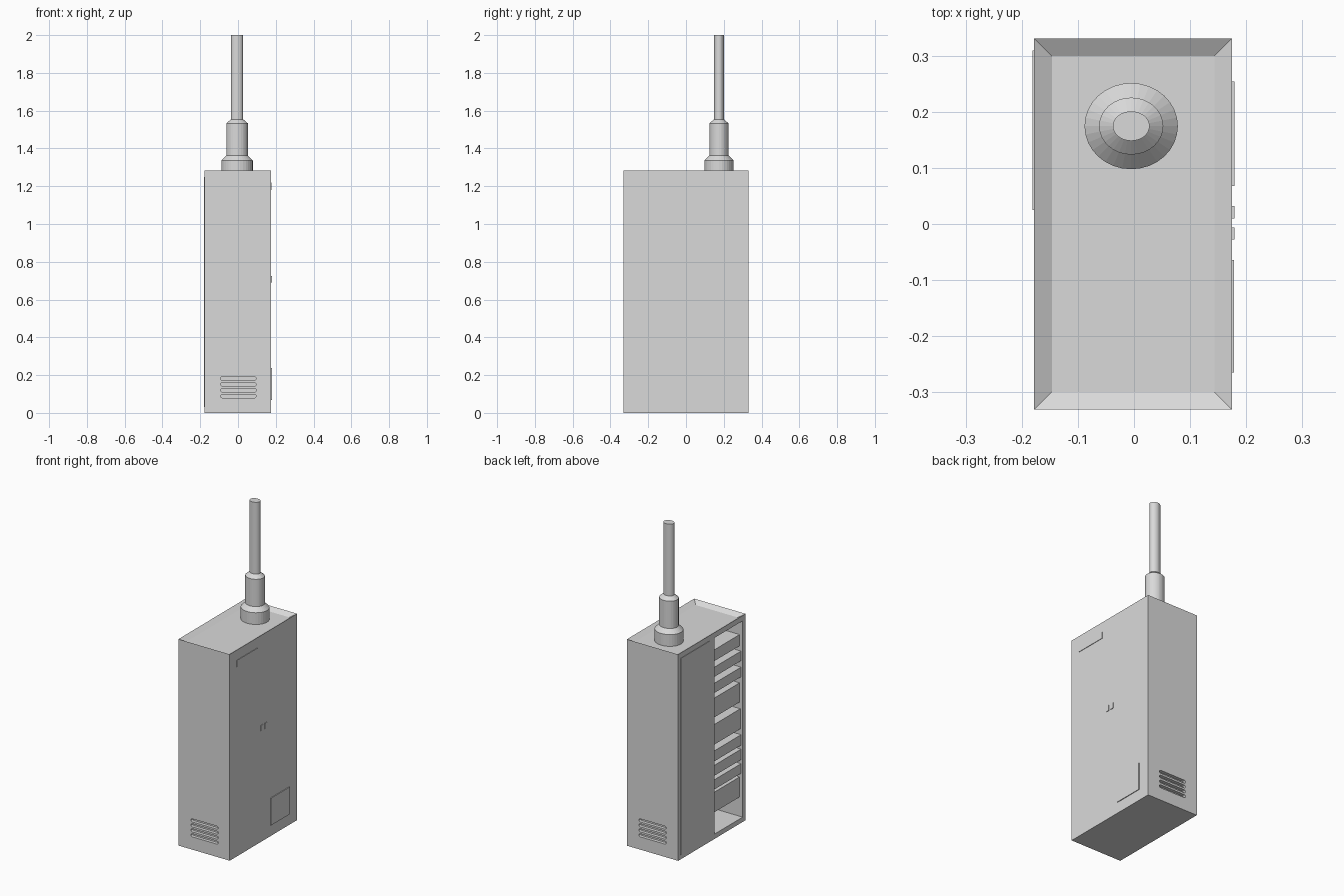
import bpy, bmesh, math

if "Cube" in bpy.data.objects:
    bpy.data.objects.remove(bpy.data.objects["Cube"])

grey = bpy.data.materials.new("light_grey")
grey.diffuse_color = (0.7, 0.7, 0.7, 1)
grey.use_nodes = True
grey.node_tree.nodes["Principled BSDF"].inputs["Base Color"].default_value = grey.diffuse_color


def finish(bm, name):
    bmesh.ops.recalc_face_normals(bm, faces=bm.faces)
    me = bpy.data.meshes.new(name)
    bm.to_mesh(me)
    bm.free()
    me.materials.append(grey)
    ob = bpy.data.objects.new(name, me)
    bpy.context.collection.objects.link(ob)
    return ob


def box_bm(x0, x1, y0, y1, z0, z1):
    bm = bmesh.new()
    bmesh.ops.create_cube(bm, size=1)
    for v in bm.verts:
        v.co = (x1 if v.co.x > 0 else x0,
                y1 if v.co.y > 0 else y0,
                z1 if v.co.z > 0 else z0)
    return bm


def box(name, *b):
    return finish(box_bm(*b), name)


def cut(target, cutter):
    cutter.hide_render = True
    m = target.modifiers.new("cut", 'BOOLEAN')
    m.operation = 'DIFFERENCE'
    m.solver = 'EXACT'
    m.object = cutter
    bpy.context.view_layer.objects.active = target
    bpy.ops.object.modifier_apply(modifier=m.name)
    bpy.data.objects.remove(cutter, do_unlink=True)


def slot(x0, x1, z, r, y0, y1):
    # rounded-end bar running through y
    bm = bmesh.new()
    pts = []
    for cx, start in ((x1 - r, -90), (x0 + r, 90)):
        for i in range(7):
            a = math.radians(start + i * 30)
            pts.append((cx + r * math.cos(a), z + r * math.sin(a)))
    f = bm.faces.new([bm.verts.new((x, y0, zz)) for x, zz in pts])
    ext = bmesh.ops.extrude_face_region(bm, geom=[f])
    for v in ext["geom"]:
        if isinstance(v, bmesh.types.BMVert):
            v.co.y = y1
    return finish(bm, "slot_cutter")


# cabinet body with a shallow sloped dish in the top
X0, X1, Y0, Y1, H = -0.178, 0.175, -0.331, 0.331, 1.283
bm = box_bm(X0, X1, Y0, Y1, 0, H)
top = max(bm.faces, key=lambda f: f.calc_center_median().z)
bmesh.ops.inset_region(bm, faces=[top], thickness=0.045, depth=0)
for v in top.verts:
    v.co.z -= 0.019
body = finish(bm, "cabinet_body")

# equipment bay opening in the left side
cut(body, box("bay_cutter", -0.25, 0.14, -0.302, -0.025, 0.03, 1.25))

# ventilation slots, front and back
for i in range(4):
    z = 0.089 + i * 0.031
    cut(body, slot(-0.092, 0.096, z, 0.0095, Y0 - 0.05, Y0 + 0.02))
    cut(body, slot(-0.096, 0.092, z, 0.0095, Y1 - 0.02, Y1 + 0.05))

# stacked equipment units in the bay: bottom, top, front position
units = [(0.15, 0.275, -0.158), (0.30, 0.36, -0.168), (0.385, 0.45, -0.168),
         (0.475, 0.54, -0.168), (0.575, 0.70, -0.163), (0.74, 0.86, -0.158),
         (0.90, 0.96, -0.168), (1.00, 1.06, -0.168), (1.09, 1.16, -0.158)]
for i, (z0, z1, x) in enumerate(units):
    box(f"equipment_unit_{i + 1}", x, 0.139, -0.301, -0.026, z0, z1)

# closed door panel beside the bay
box("side_door", -0.1805, X0 + 0.002, 0.025, 0.309, 0.03, 1.25)

# plates on the right side
box("lower_hatch", X1 - 0.002, 0.1795, 0.068, 0.254, 0.068, 0.237)
box("upper_plate", X1 - 0.002, 0.178, -0.265, -0.064, 1.18, 1.22)
for n, y in (("latch_front", -0.028), ("latch_back", 0.01)):
    box(n, X1 - 0.002, 0.179, y, y + 0.022, 0.69, 0.725)

# stepped mast, slightly oval
bm = bmesh.new()
N = 32
profile = [(0.080, 1.262), (0.080, 1.337), (0.054, 1.363), (0.054, 1.533),
           (0.0295, 1.554), (0.0295, 2.0)]
rings = []
for r, z in profile:
    rings.append([bm.verts.new((-0.005 + (r + 0.0032) * math.cos(2 * math.pi * i / N),
                                0.1745 + (r - 0.0032) * math.sin(2 * math.pi * i / N), z))
                  for i in range(N)])
for a, b in zip(rings, rings[1:]):
    for i in range(N):
        j = (i + 1) % N
        bm.faces.new((a[i], a[j], b[j], b[i]))
bm.faces.new(rings[0])
bm.faces.new(rings[-1])
finish(bm, "mast")
